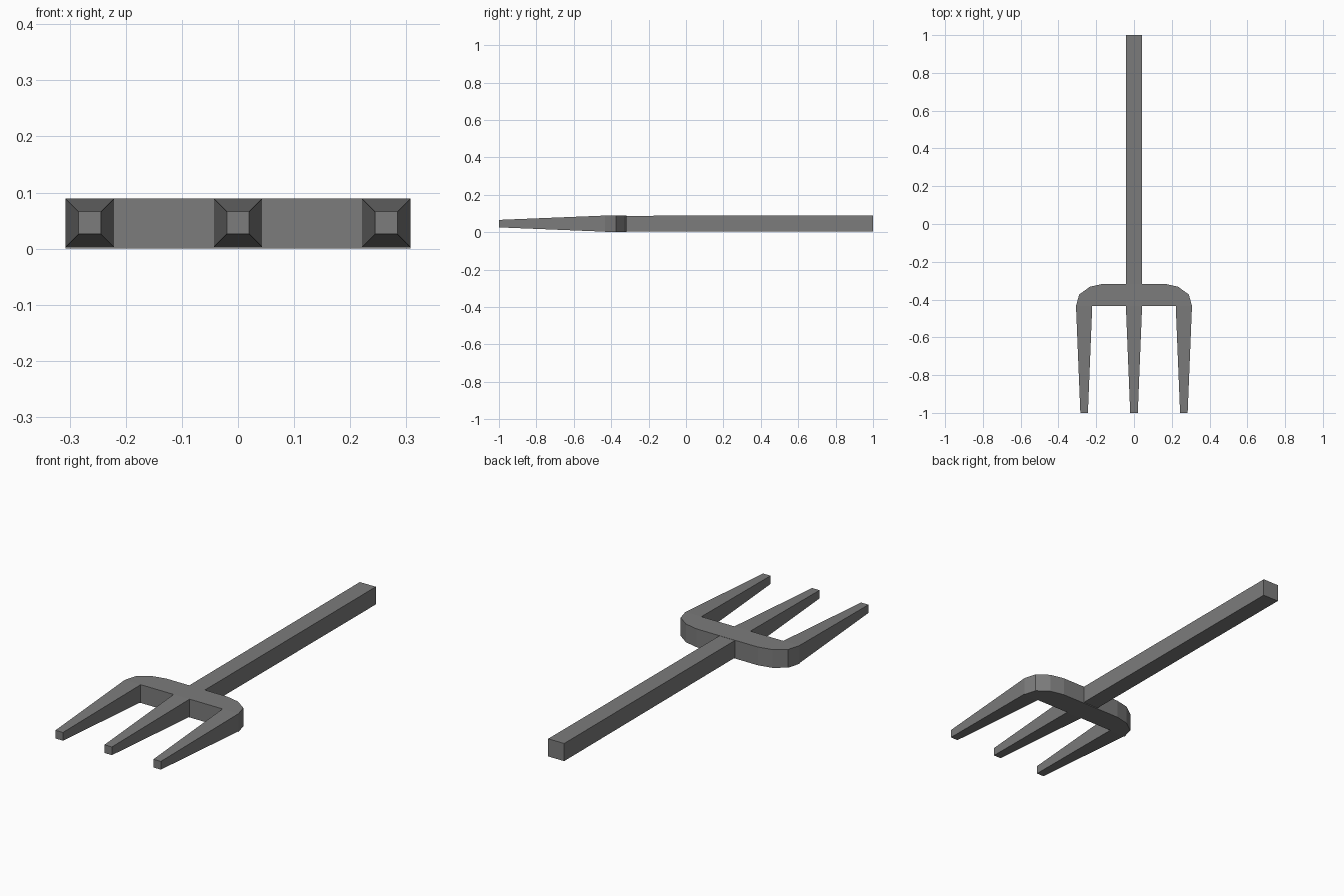
import bpy, bmesh

if "Cube" in bpy.data.objects:
    bpy.data.objects.remove(bpy.data.objects["Cube"])

iron = bpy.data.materials.new("dark grey iron")
iron.diffuse_color = (0.2, 0.2, 0.2, 1)
iron.use_nodes = True
iron.node_tree.nodes["Principled BSDF"].inputs["Base Color"].default_value = iron.diffuse_color

TOP, LOW = 0.089, 0.003       # shared top, underside of tines and handle
MID = (TOP + LOW) / 2


def finish(name, bm):
    bmesh.ops.recalc_face_normals(bm, faces=bm.faces)
    mesh = bpy.data.meshes.new(name)
    bm.to_mesh(mesh)
    bm.free()
    mesh.materials.append(iron)
    obj = bpy.data.objects.new(name, mesh)
    bpy.context.collection.objects.link(obj)
    return obj


def tapered_bar(name, x, y0, half0, y1, half1):
    """Square bar along y, with half widths half0 at y0 and half1 at y1."""
    bm = bmesh.new()
    bmesh.ops.create_cube(bm, size=2)
    for v in bm.verts:
        y, h = (y0, half0) if v.co.y < 0 else (y1, half1)
        v.co = (x + v.co.x * h, y, MID + v.co.z * h)
    return finish(name, bm)


# Crossbar with rounded shoulders: half outline mirrored, then extruded up
half = [(0.307, -0.434), (0.29, -0.373), (0.233, -0.332), (0.165, -0.317)]
outline = half + [(-x, y) for x, y in reversed(half)]
bm = bmesh.new()
face = bm.faces.new([bm.verts.new((x, y, 0)) for x, y in outline])
ext = bmesh.ops.extrude_face_region(bm, geom=[face])
bmesh.ops.translate(bm, vec=(0, 0, TOP),
                    verts=[g for g in ext["geom"] if isinstance(g, bmesh.types.BMVert)])
finish("crossbar", bm)

# Three tines tapering to blunt tips
for name, x in (("left_tine", -0.264), ("middle_tine", 0), ("right_tine", 0.264)):
    tapered_bar(name, x, -1, 0.02, -0.434, 0.043)

# Straight handle
tapered_bar("handle", 0, -0.317, 0.042, 1, 0.043)
